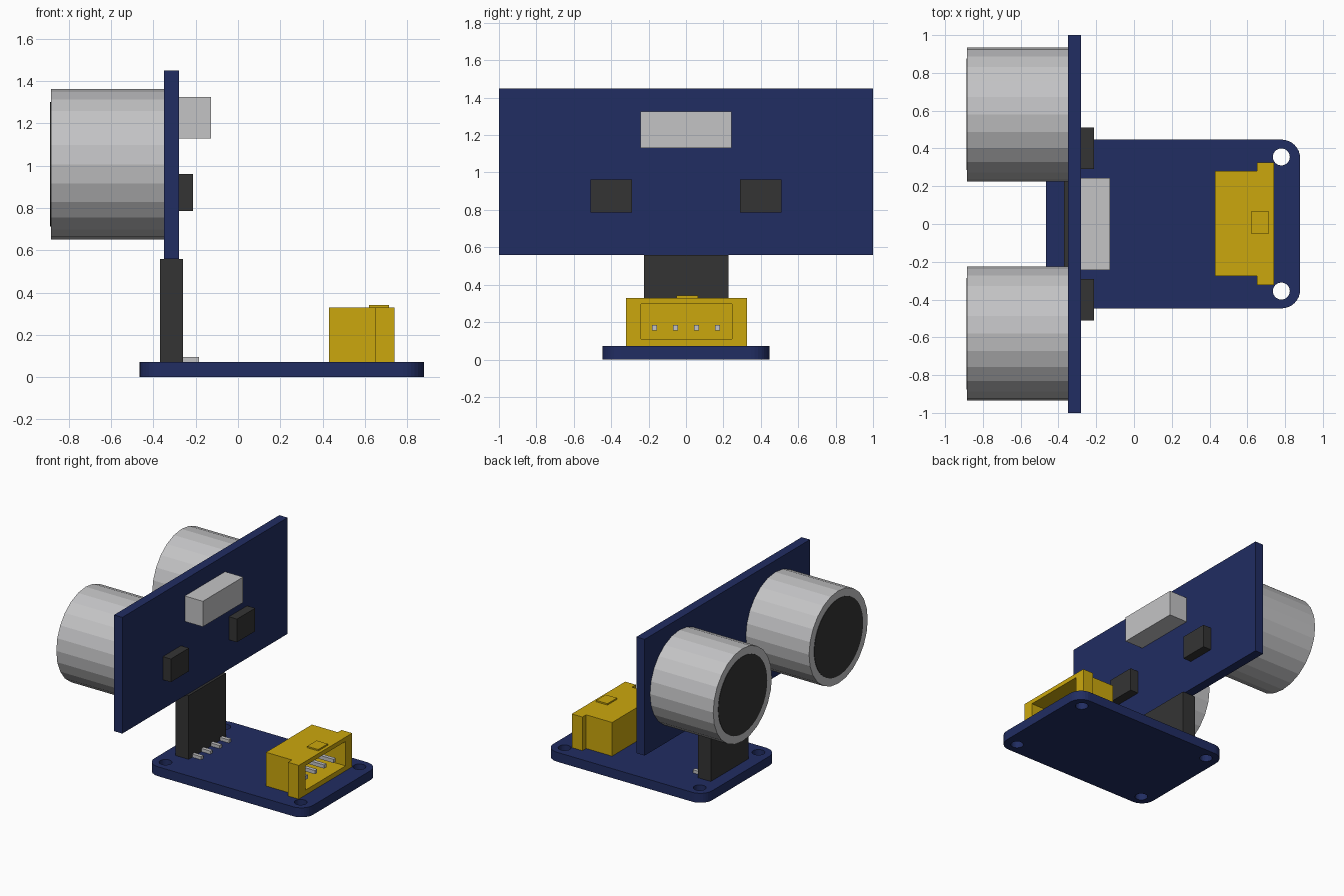
import bpy, bmesh, math
from mathutils import Matrix, Vector

default = bpy.data.objects.get("Cube")
if default:
    bpy.data.objects.remove(default, do_unlink=True)


def material(name, rgb):
    m = bpy.data.materials.new(name)
    m.use_nodes = True
    m.diffuse_color = (*rgb, 1)
    m.node_tree.nodes["Principled BSDF"].inputs["Base Color"].default_value = (*rgb, 1)
    return m


NAVY = material("navy board", (0.015, 0.026, 0.122))
SILVER = material("silver metal", (0.55, 0.55, 0.56))
BLACK = material("black plastic", (0.034, 0.034, 0.034))
YELLOW = material("yellow plastic", (0.60, 0.39, 0.004))


def finish(name, bm, mat):
    bmesh.ops.recalc_face_normals(bm, faces=bm.faces)
    mesh = bpy.data.meshes.new(name)
    bm.to_mesh(mesh)
    bm.free()
    mesh.materials.append(mat)
    ob = bpy.data.objects.new(name, mesh)
    bpy.context.collection.objects.link(ob)
    return ob


def box(name, x, y, z, mat, corner=0):
    """Box from (min, max) ranges, with optional rounded vertical corners."""
    bm = bmesh.new()
    bmesh.ops.create_cube(bm, size=1)
    for v in bm.verts:
        v.co = Vector([r[0] + (c + 0.5) * (r[1] - r[0]) for c, r in zip(v.co, (x, y, z))])
    if corner:
        upright = [e for e in bm.edges if abs(e.verts[0].co.z - e.verts[1].co.z) > 1e-4]
        bmesh.ops.bevel(bm, geom=upright, offset=corner, segments=8,
                        profile=0.5, affect='EDGES')
    return finish(name, bm, mat)


def cylinder(name, centre, radius, depth, sides, mat, along_x=False):
    bm = bmesh.new()
    turn = Matrix.Rotation(math.pi / 2, 4, 'Y') if along_x else Matrix()
    bmesh.ops.create_cone(bm, cap_ends=True, segments=sides, radius1=radius, radius2=radius,
                          depth=depth, matrix=Matrix.Translation(centre) @ turn)
    return finish(name, bm, mat)


def prism(name, outline, z, mat):
    bm = bmesh.new()
    face = bm.faces.new([bm.verts.new((px, py, z[0])) for px, py in outline])
    top = bmesh.ops.extrude_face_region(bm, geom=[face])["geom"]
    bmesh.ops.translate(bm, vec=(0, 0, z[1] - z[0]),
                        verts=[v for v in top if isinstance(v, bmesh.types.BMVert)])
    return finish(name, bm, mat)


def cut(target, cutter):
    mod = target.modifiers.new("cut", 'BOOLEAN')
    mod.operation = 'DIFFERENCE'
    mod.solver = 'EXACT'
    mod.object = cutter
    cutter.hide_render = True
    bpy.context.view_layer.update()
    evaluated = target.evaluated_get(bpy.context.evaluated_depsgraph_get())
    mesh = bpy.data.meshes.new_from_object(evaluated)
    target.modifiers.clear()
    target.data = mesh
    bpy.data.objects.remove(cutter, do_unlink=True)


# Base board with rounded corners and four screw holes
base = box("base_board", (-0.465, 0.88), (-0.447, 0.447), (0, 0.072), NAVY, corner=0.1)
for hx in (-0.365, 0.78):
    for hy in (-0.355, 0.355):
        cut(base, cylinder("hole_cutter", (hx, hy, 0.036), 0.045, 0.3, 24, NAVY))

# Upright sensor board and its parts
box("sensor_board", (-0.35, -0.28), (-1, 1), (0.56, 1.45), NAVY)
box("crystal", (-0.28, -0.127), (-0.244, 0.244), (1.13, 1.325), SILVER)
for side, s in (("left", 1), ("right", -1)):
    box(side + "_chip", (-0.28, -0.212), sorted((s * 0.29, s * 0.51)), (0.785, 0.962), BLACK)
    cylinder(side + "_transducer", (-0.6175, s * 0.58, 1.007), 0.355, 0.535, 24, SILVER, True)
    cylinder(side + "_transducer_mesh", (-0.885, s * 0.58, 1.007), 0.295, 0.006, 48, BLACK, True)

# Pin header joining the two boards
box("header", (-0.37, -0.26), (-0.225, 0.228), (0.072, 0.56), BLACK)

# Connector housing with a wider front flange and an open socket
outline = [(0.43, -0.275), (0.65, -0.275), (0.65, -0.322), (0.74, -0.322),
           (0.74, 0.325), (0.65, 0.325), (0.65, 0.28), (0.43, 0.28)]
housing = prism("connector_housing", outline, (0.072, 0.33), YELLOW)
cut(housing, box("socket_cutter", (0.47, 0.9), (-0.24, 0.245), (0.11, 0.297), YELLOW))
box("connector_latch", (0.62, 0.715), (-0.05, 0.065), (0.32, 0.341), YELLOW)

# Pins of the header and of the connector
for i in range(4):
    y = -0.168 + i * 0.112
    box(f"header_pin_{i + 1}", (-0.262, -0.185), (y - 0.014, y + 0.014), (0.07, 0.096), SILVER)
    box(f"connector_pin_{i + 1}", (0.46, 0.70), (y - 0.014, y + 0.014), (0.156, 0.184), SILVER)
